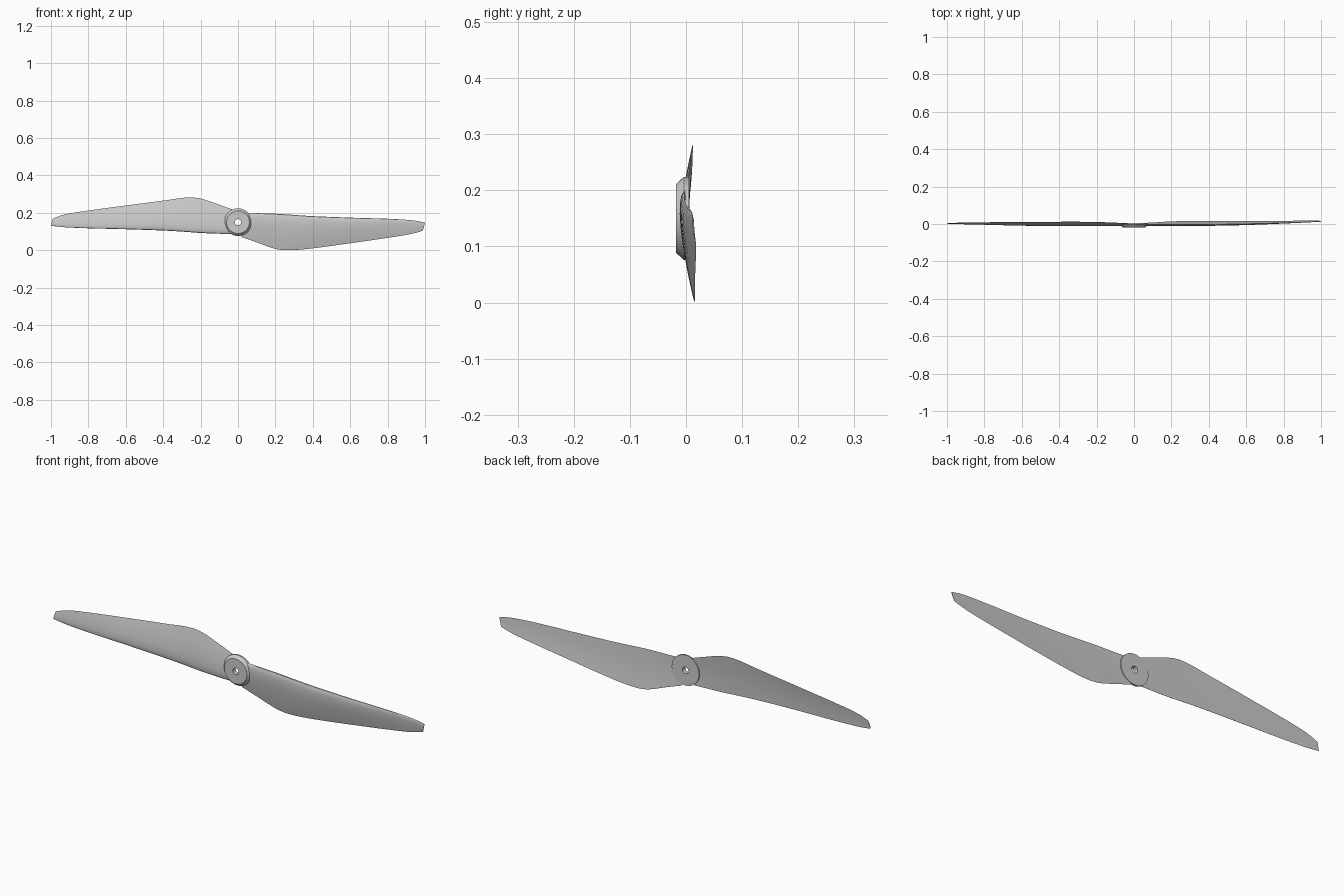
import bpy, bmesh, math

if "Cube" in bpy.data.objects:
    bpy.data.objects.remove(bpy.data.objects["Cube"])

HUB_Z = 0.15


def finish(name, bm, angle=35):
    bmesh.ops.recalc_face_normals(bm, faces=bm.faces)
    me = bpy.data.meshes.new(name)
    bm.to_mesh(me)
    bm.free()
    ob = bpy.data.objects.new(name, me)
    bpy.context.collection.objects.link(ob)
    bpy.ops.object.select_all(action='DESELECT')
    ob.select_set(True)
    bpy.context.view_layer.objects.active = ob
    bpy.ops.object.shade_smooth_by_angle(angle=math.radians(angle))
    return ob


def spline(stations, steps):
    """Catmull-Rom interpolation through the station rows."""
    out, n = [], len(stations)
    for i in range(n - 1):
        rows = [stations[max(0, min(n - 1, i + k))] for k in (-1, 0, 1, 2)]
        for j in range(steps):
            t = j / steps
            out.append([0.5 * (2 * b + (c - a) * t + (2 * a - 5 * b + 4 * c - d) * t ** 2
                               + (3 * b - a - 3 * c + d) * t ** 3) for a, b, c, d in zip(*rows)])
    return out + [list(stations[-1])]


def airfoil(s):
    return 10 * (0.2969 * math.sqrt(s) - 0.126 * s - 0.3516 * s ** 2 + 0.2843 * s ** 3 - 0.1036 * s ** 4)


def blade(name, stations, tip_skew):
    """Loft rows of: x, leading z, trailing z, leading y, trailing y, thickness."""
    bm = bmesh.new()
    n = 14
    cuts = [(1 - math.cos(math.pi * i / n)) / 2 for i in range(n + 1)]
    rings = []
    for x, zl, zt, yl, yt, th in spline(stations, 5):
        skew = tip_skew * max(0, (abs(x) - 0.9) / 0.1)
        ring = []
        for s in cuts:                       # convex front
            y = yl + (yt - yl) * s - th * airfoil(s)
            ring.append(bm.verts.new((x + skew * s, y, zl + (zt - zl) * s)))
        for s in cuts[-2:0:-1]:              # slightly hollow back
            y = yl + (yt - yl) * s - th * 0.2 * math.sin(math.pi * s)
            ring.append(bm.verts.new((x + skew * s, y, zl + (zt - zl) * s)))
        rings.append(ring)
    for a, b in zip(rings, rings[1:]):
        for i in range(len(a)):
            j = (i + 1) % len(a)
            bm.faces.new((a[i], a[j], b[j], b[i]))
    bm.faces.new(rings[0])
    bm.faces.new(rings[-1])
    return finish(name, bm)


# Blades
blade("left_blade", [
    (-0.02, 0.086, 0.214, 0.000, 0.004, 0.010),
    (-0.10, 0.088, 0.243, -0.002, 0.007, 0.011),
    (-0.20, 0.092, 0.276, -0.003, 0.011, 0.012),
    (-0.28, 0.098, 0.281, -0.003, 0.012, 0.012),
    (-0.40, 0.105, 0.265, -0.003, 0.012, 0.012),
    (-0.60, 0.112, 0.239, -0.002, 0.011, 0.010),
    (-0.80, 0.117, 0.212, 0.000, 0.009, 0.006),
    (-0.93, 0.123, 0.191, 0.002, 0.007, 0.004),
    (-1.00, 0.131, 0.169, 0.003, 0.006, 0.003)], 0.01)
blade("right_blade", [
    (0.02, 0.202, 0.070, 0.000, 0.004, 0.010),
    (0.10, 0.198, 0.042, -0.002, 0.008, 0.011),
    (0.20, 0.195, 0.007, -0.003, 0.014, 0.012),
    (0.28, 0.190, 0.000, -0.003, 0.015, 0.012),
    (0.40, 0.182, 0.010, -0.002, 0.016, 0.012),
    (0.60, 0.174, 0.037, 0.001, 0.016, 0.010),
    (0.80, 0.168, 0.066, 0.006, 0.017, 0.006),
    (0.93, 0.160, 0.087, 0.011, 0.018, 0.004),
    (1.00, 0.147, 0.104, 0.014, 0.018, 0.003)], -0.012)

# Hub: bevelled disc with a bore, as a lathed ring
profile = [(0.016, -0.018), (0.061, -0.018), (0.074, -0.004), (0.074, 0.005), (0.016, 0.005)]
bm = bmesh.new()
seg = 48
rings = []
for k in range(seg):
    a = 2 * math.pi * k / seg
    rings.append([bm.verts.new((r * math.cos(a), y, HUB_Z + r * math.sin(a))) for r, y in profile])
for k in range(seg):
    a, b = rings[k], rings[(k + 1) % seg]
    for i in range(len(profile)):
        j = (i + 1) % len(profile)
        bm.faces.new((a[i], a[j], b[j], b[i]))
finish("hub", bm, 30)
